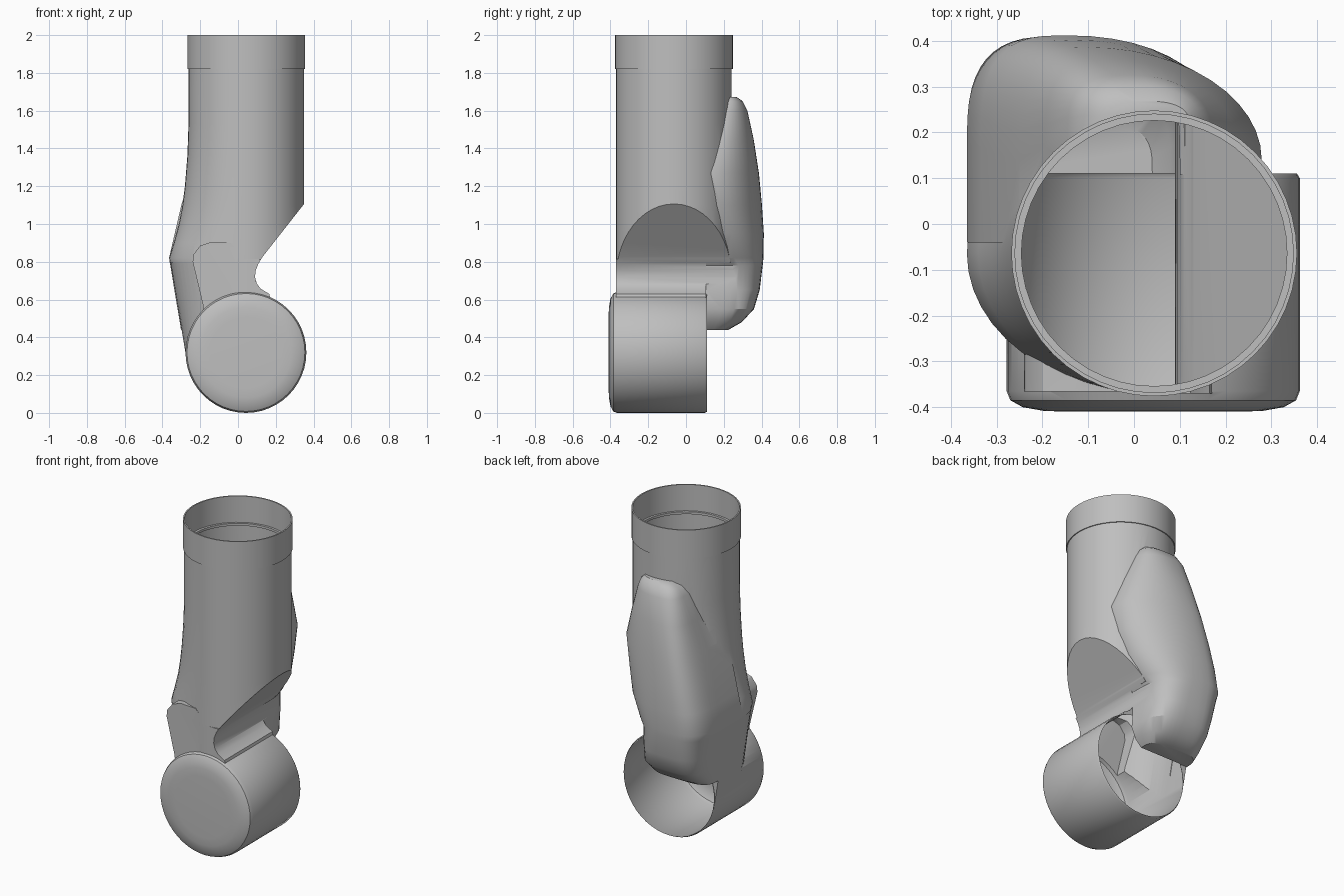
import bpy, bmesh, math

if "Cube" in bpy.data.objects:
    bpy.data.objects.remove(bpy.data.objects["Cube"])

CX, CY = 0.044, -0.064          # tube axis
DX, DZ, DR = 0.042, 0.32, 0.32  # joint drum axis and radius

metal = bpy.data.materials.new("light grey")
metal.diffuse_color = (0.52, 0.52, 0.52, 1)
metal.use_nodes = True
metal.node_tree.nodes["Principled BSDF"].inputs["Base Color"].default_value = metal.diffuse_color


def loft(name, rings, cap=True):
    """Skin equal-length rings of 3D points."""
    bm = bmesh.new()
    vs = [[bm.verts.new(p) for p in r] for r in rings]
    n = len(vs[0])
    for a, b in zip(vs, vs[1:]):
        for i in range(n):
            j = (i + 1) % n
            bm.faces.new((a[i], a[j], b[j], b[i]))
    if cap:
        bm.faces.new(vs[0])
        bm.faces.new(vs[-1])
    bmesh.ops.recalc_face_normals(bm, faces=bm.faces[:])
    me = bpy.data.meshes.new(name)
    bm.to_mesh(me)
    bm.free()
    me.materials.append(metal)
    ob = bpy.data.objects.new(name, me)
    bpy.context.collection.objects.link(ob)
    return ob


def prism(name, pts, y0, y1):
    return loft(name, [[(x, y, z) for x, z in pts] for y in (y0, y1)])


def combine(target, other, op):
    m = target.modifiers.new("join", 'BOOLEAN')
    m.operation, m.solver, m.object = op, 'EXACT', other
    bpy.context.view_layer.objects.active = target
    bpy.ops.object.modifier_apply(modifier=m.name)
    bpy.data.objects.remove(other)


def smooth(ob, angle=32):
    bpy.ops.object.select_all(action='DESELECT')
    ob.select_set(True)
    bpy.context.view_layer.objects.active = ob
    bpy.ops.object.shade_smooth_by_angle(angle=math.radians(angle))


def circle(r, n=48):
    return [(r * math.cos(2 * math.pi * i / n), r * math.sin(2 * math.pi * i / n)) for i in range(n)]


# Arm tube: round at the top, swelling to the left lower down
rings = []
for z, left in [(1.82, -.262), (1.53, -.262), (1.36, -.268), (1.2, -.281), (1.1, -.294),
                (1.0, -.313), (.9, -.34), (.82, -.365), (.795, -.361)]:
    rings.append([(CX + (c * (CX - left) / .306 if c < 0 else c), CY + s, z) for c, s in circle(.306)])
arm = loft("arm_shell", rings)

# Neck: rounded front, flat back, leaning into the drum
rings = []
for z, left in [(.815, -.361), (.25, -.267)]:
    ring = [(.3, .107, z), (.3, CY - .306, z)]
    for i in range(17):
        t = math.pi / 2 * i / 16
        ring.append((CX - (CX - left) * math.sin(t), CY - .306 * math.cos(t), z))
    ring.append((left, .107, z))
    rings.append(ring)
combine(arm, loft("neck", rings), 'UNION')

# Raised pad on the front of the neck
pad = [(-.24, .8), (-.235, .84), (-.2, .885), (-.14, .905), (-.04, .9), (.09, .78), (.09, .45), (-.17, .45), (-.185, .57)]
combine(arm, prism("front_pad", pad, -.366, -.2), 'UNION')

# Back hump: z, left, right, ridge x, back y, side y, right-side roundness
rings = []
for z, xl, xr, xm, yb, y0, n in [
        (1.672, -.06, .12, .03, .268, .22, 2.5), (1.65, -.11, .145, .01, .3, .215, 2.4),
        (1.6, -.145, .17, -.01, .325, .2, 2.2), (1.45, -.195, .225, -.05, .358, .17, 2),
        (1.27, -.25, .279, -.1, .386, .14, 2), (1.1, -.3, .25, -.13, .402, .15, 2),
        (.95, -.335, .205, -.15, .412, .17, 2.2), (.82, -.365, .13, -.16, .41, .17, 2.6),
        (.78, -.358, .1, -.16, .406, .14, 3), (.65, -.337, .1, -.15, .39, .11, 3.5),
        (.55, -.32, .11, -.15, .36, .11, 3.5), (.48, -.308, .08, -.15, .295, .11, 3.5),
        (.44, -.302, .04, -.15, .225, .11, 3.5)]:
    ring = [(xl, -.04, z), (xr, -.04, z)]
    for i in range(25):
        t = math.pi * i / 24
        c, s = math.cos(t), max(math.sin(t), 0)
        e = 2 / (n if c > 0 else 3)
        w = (xr - xm) if c > 0 else (xm - xl)
        ring.append((xm + math.copysign(abs(c) ** e, c) * w, y0 + (yb - y0) * s ** e, z))
    rings.append(ring)
combine(arm, loft("back_hump", rings), 'UNION')

# Slanted cut under the tube and the concave throat above the drum
cut = [(.6, 1.425), (.345, 1.1), (.13, .826), (.108, .79), (.094, .755), (.09, .72), (.099, .685),
       (.12, .657), (.165, .63), (.2, .5), (.2, .2), (.6, .2)]
combine(arm, prism("throat_cutter", cut, -.6, .6), 'DIFFERENCE')

# Joint drum with a domed front
rings = [[(DX + c, y, DZ + s) for c, s in circle(r)]
         for y, r in [(.11, .314), (.1, DR), (-.365, DR), (-.385, .312), (-.4, .285), (-.408, .24), (-.41, .19)]]
combine(arm, loft("drum", rings), 'UNION')

# Open the tube top and the back of the drum
bm = bmesh.new()
bm.from_mesh(arm.data)
ends = [f for f in bm.faces if all(v.co.z > 1.819 for v in f.verts)
        or (f.normal.y > .99 and all(abs(v.co.y - .11) < .001 for v in f.verts))]
bmesh.ops.delete(bm, geom=ends, context='FACES')
bm.to_mesh(arm.data)
bm.free()
smooth(arm)

# Collar: thin open ring with a small inner lip
rings = [[(CX + c, CY + s, z) for c, s in circle(r)]
         for r, z in [(.3, 1.82), (.312, 1.82), (.312, 2), (.304, 2), (.304, 1.835), (.29, 1.835), (.29, 1.82), (.3, 1.82)]]
smooth(loft("collar", rings, cap=False))
